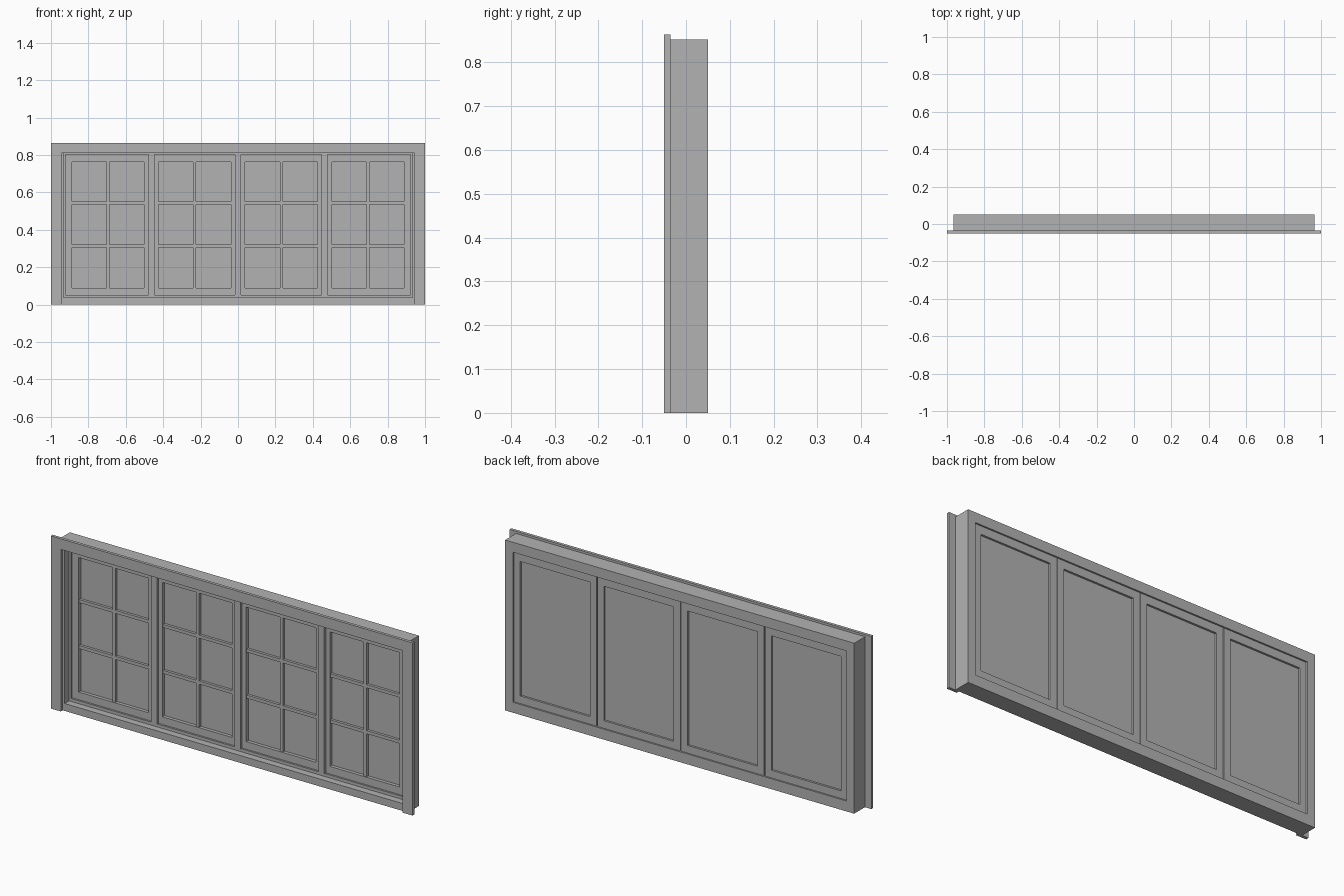
import bpy
import bmesh

if "Cube" in bpy.data.objects:
    bpy.data.objects.remove(bpy.data.objects["Cube"], do_unlink=True)

grey = bpy.data.materials.new("plain grey")
grey.use_nodes = True
colour = (0.45, 0.45, 0.45, 1)
grey.diffuse_color = colour
grey.node_tree.nodes["Principled BSDF"].inputs["Base Color"].default_value = colour


def finish(name, bm):
    bmesh.ops.recalc_face_normals(bm, faces=bm.faces)
    mesh = bpy.data.meshes.new(name)
    bm.to_mesh(mesh)
    bm.free()
    mesh.materials.append(grey)
    obj = bpy.data.objects.new(name, mesh)
    bpy.context.collection.objects.link(obj)
    return obj


def prism(name, outline, y0, y1):
    """Extrude an x-z outline from y0 to y1."""
    bm = bmesh.new()
    face = bm.faces.new([bm.verts.new((x, y0, z)) for x, z in outline])
    new = bmesh.ops.extrude_face_region(bm, geom=[face])["geom"]
    bmesh.ops.translate(bm, vec=(0, y1 - y0, 0),
                        verts=[v for v in new if isinstance(v, bmesh.types.BMVert)])
    return finish(name, bm)


def rect(x0, x1, z0, z1):
    return [(x0, z0), (x1, z0), (x1, z1), (x0, z1)]


def ring(name, outer, inner, y0, y1):
    """Rectangular frame with an open middle."""
    bm = bmesh.new()
    loops = [[bm.verts.new((x, y, z)) for x, z in rect(*r)]
             for r, y in ((outer, y0), (inner, y0), (inner, y1), (outer, y1))]
    for a, b in zip(loops, loops[1:] + loops[:1]):
        for i in range(4):
            j = (i + 1) % 4
            bm.faces.new((a[i], a[j], b[j], b[i]))
    return finish(name, bm)


# Mitred casing around the front, open at the bottom
W, H = 1.0, 0.863
IN_X, IN_Z = 0.945, 0.81
CASING = (-0.05, -0.035)
for side, s in (("left", 1), ("right", -1)):
    prism(side + "_casing",
          [(s * W, 0), (s * IN_X, 0), (s * IN_X, IN_Z), (s * W, H)], *CASING)
prism("top_casing", [(-W, H), (-IN_X, IN_Z), (IN_X, IN_Z), (W, H)], *CASING)

# Box frame: wider opening in front, stepped in to a stop behind
outer = (-0.965, 0.965, 0, 0.852)
opening = (-0.923, 0.923, 0.052, 0.802)
ring("front_frame", outer, (-0.934, 0.934, 0.037, 0.811), -0.035, 0)
ring("back_frame", outer, opening, 0, 0.05)

# Four sashes, each with a pane and a two by three grid of bars
PITCH = 0.463
SASH_Y, BACK_Y = 0.009, 0.042
BAR = 0.008
z0, z1 = 0.09, 0.762
for n in range(4):
    cx = (n - 1.5) * PITCH
    tag = f"_{n + 1}"
    half = PITCH / 2 - 0.002
    pane = (cx - 0.193, cx + 0.193, z0, z1)
    ring("sash" + tag, (cx - half, cx + half, opening[2], opening[3]),
         pane, SASH_Y, BACK_Y)
    prism("pane" + tag, rect(*pane), 0.026, 0.032)
    prism("upright_bar" + tag, rect(cx - BAR, cx + BAR, z0, z1), 0.012, 0.026)
    for k, z in enumerate((0.313, 0.543)):
        for side, s in (("left", 1), ("right", -1)):
            a, b = sorted((cx + s * BAR, cx + s * 0.193))
            prism(f"{side}_cross_bar{tag}_{k + 1}",
                  rect(a, b, z - BAR, z + BAR), 0.013, 0.026)

# Cover strips over the joints between sashes
for n in (-1, 0, 1):
    x = n * PITCH
    prism(f"mullion_{n + 2}", rect(x - 0.016, x + 0.016, opening[2], opening[3]),
          -0.003, SASH_Y)
